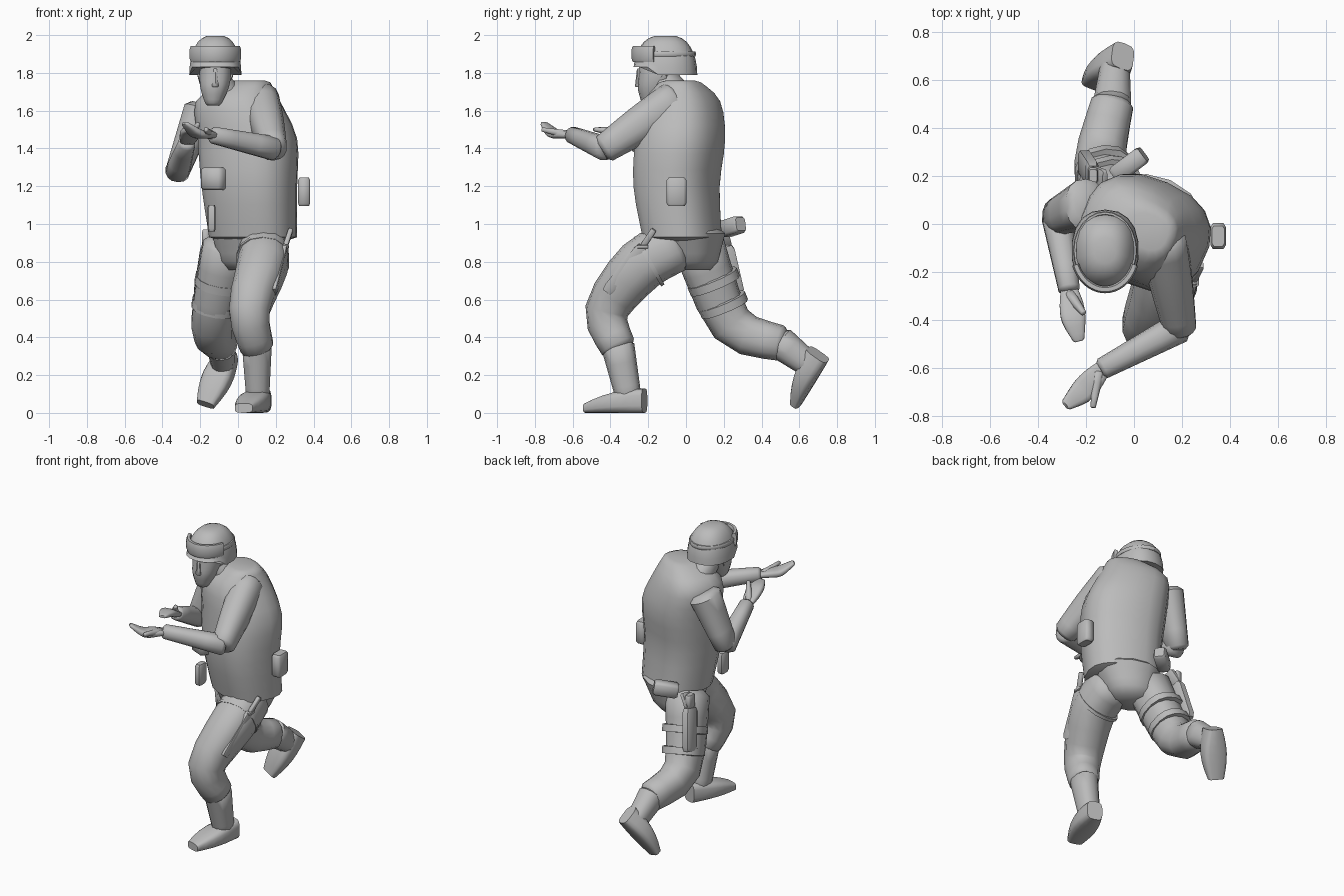
import bpy
import bmesh
from math import sin, cos, pi, radians
from mathutils import Vector

cube = bpy.data.objects.get("Cube")
if cube:
    bpy.data.objects.remove(cube, do_unlink=True)

grey = bpy.data.materials.new("plain grey")
grey.use_nodes = True
grey.diffuse_color = (.5, .5, .5, 1)
grey.node_tree.nodes["Principled BSDF"].inputs["Base Color"].default_value = grey.diffuse_color


def point(x, y, z):
    return Vector((x, y, z))


across, forward, upward = point(1, 0, 0), point(0, -1, 0), point(0, 0, 1)
chest_line = point(.9, -.4, 0)   # the torso is turned towards its right


def finish(name, bm):
    """Turn a bmesh into a named, smooth-shaded object."""
    bmesh.ops.recalc_face_normals(bm, faces=bm.faces)
    mesh = bpy.data.meshes.new(name)
    bm.to_mesh(mesh)
    bm.free()
    mesh.materials.append(grey)
    obj = bpy.data.objects.new(name, mesh)
    bpy.context.collection.objects.link(obj)
    bpy.ops.object.select_all(action='DESELECT')
    obj.select_set(True)
    bpy.context.view_layer.objects.active = obj
    bpy.ops.object.shade_smooth_by_angle(angle=radians(50))
    return obj


def squash(value, power):
    """Superellipse term: higher powers give boxier sections."""
    return abs(value) ** (2 / power) * (1 if value > 0 else -1)


def loft(name, rings, ref=across, axis=None, power=2.3, sides=14):
    """Skin rings of (centre, half width along ref, half depth)."""
    bm = bmesh.new()
    last = len(rings) - 1
    loops = []
    for i, (centre, width, depth) in enumerate(rings):
        tangent = axis or rings[min(i + 1, last)][0] - rings[max(i - 1, 0)][0]
        tangent = tangent.normalized()
        side = (ref - tangent * ref.dot(tangent)).normalized()
        deep = tangent.cross(side)
        angles = [2 * pi * (k + .5) / sides for k in range(sides)]
        loops.append([bm.verts.new(centre + side * width * squash(cos(a), power)
                                   + deep * depth * squash(sin(a), power)) for a in angles])
    for low, high in zip(loops, loops[1:]):
        for k in range(sides):
            bm.faces.new((low[k], low[k - 1], high[k - 1], high[k]))
    bm.faces.new(loops[0])
    bm.faces.new(loops[-1])
    return finish(name, bm)


def smooth(values, steps=3):
    """Catmull-Rom curve through numbers or vectors."""
    last = len(values) - 1
    result = []
    for i in range(last):
        a, b, c, d = (values[min(max(i + k, 0), last)] for k in (-1, 0, 1, 2))
        for s in range(steps):
            t = s / steps
            result.append(b + (c - a) * (t / 2) + (a * 2 - b * 5 + c * 4 - d) * (t * t / 2)
                          + (b * 3 - a - c * 3 + d) * (t ** 3 / 2))
    return result + [values[last]]


def limb(name, joints, widths, flat=1, tip=.3, **style):
    """Smooth tapering form through joints, with softened ends."""
    path, sizes = smooth(joints), smooth(widths)
    start = path[0] + (path[0] - path[1]).normalized() * tip * sizes[0]
    end = path[-1] + (path[-1] - path[-2]).normalized() * tip * sizes[-1]
    path = [start, *path, end]
    sizes = [sizes[0] * .7, *sizes, sizes[-1] * .7]
    return loft(name, [(p, s, s * flat) for p, s in zip(path, sizes)], **style)


def bar(name, start, end, width, depth, ref=across):
    """Straight block with softened ends between two points."""
    steps = ((0, .8), (.1, 1), (.9, 1), (1, .8))
    rings = [(start.lerp(end, t), width * s, depth * s) for t, s in steps]
    return loft(name, rings, ref=ref, power=5, sides=8)


def boot(label, cuff, heel, toe, up):
    """Ankle shaft and a flat-soled foot that is widest in the middle."""
    sole = toe - heel
    rings = []
    for i in range(7):
        t = i / 6
        height = .065 - .04 * t * t
        rings.append((heel + sole * t + up * height, .05 + .03 * sin(pi * t), height))
    loft(label + "_boot_foot", rings, ref=sole.cross(up), axis=sole, power=3.5)
    ankle = heel.lerp(toe, .25) + up * .05
    limb(label + "_boot_shaft", [cuff, ankle], [.08, .06], 1.1)


def hand(label, wrist, knuckles, tips, thumb, ref):
    """Flat palm with the fingers together and a separate thumb."""
    limb(label + "_hand", [wrist, wrist.lerp(knuckles, .5), knuckles, tips],
         [.035, .05, .05, .025], .45, ref=ref, power=3)
    limb(label + "_thumb", [wrist.lerp(knuckles, .2), thumb], [.025, .012], sides=8)


# Vest over the pelvis
limb("torso", [point(.08, -.02, .93), point(.06, -.05, 1.2), point(.05, -.03, 1.45),
               point(0, -.02, 1.65), point(.05, -.03, 1.75)],
     [.23, .25, .26, .22, .12], .85, tip=.1, ref=chest_line, axis=upward, power=2.5, sides=18)
limb("pelvis", [point(.07, 0, .95), point(.05, .02, .8)], [.21, .15], .95,
     ref=chest_line, axis=upward)

# Legs: the left one leads, the right one trails
left_hip, left_thigh = point(.13, -.06, .88), point(.13, -.24, .78)
left_knee, left_cuff = point(.06, -.42, .54), point(.1, -.36, .35)
limb("left_trouser", [left_hip, left_thigh, left_knee, left_cuff], [.13, .135, .11, .09], 1.05)
boot("left", left_cuff, point(.13, -.22, 0), point(.03, -.53, 0), upward)

right_hip, right_knee, right_cuff = point(-.06, .07, .88), point(-.14, .24, .47), point(-.09, .5, .37)
limb("right_trouser", [right_hip, right_knee, right_cuff], [.13, .11, .09], 1.05)
boot("right", right_cuff, point(-.04, .75, .27), point(-.17, .6, .03), point(-.1, -.8, .6))

# Arms: the left one reaches forward, the right one is folded
left_shoulder, left_elbow, left_wrist = point(.12, -.06, 1.65), point(.19, -.43, 1.4), point(-.13, -.6, 1.47)
limb("left_upper_arm", [left_shoulder, left_shoulder.lerp(left_elbow, .5), left_elbow],
     [.1, .09, .07], 1.1)
limb("left_forearm", [left_elbow, left_wrist], [.065, .045], ref=upward)
hand("left", left_wrist, point(-.22, -.7, 1.48), point(-.28, -.75, 1.53),
     point(-.17, -.76, 1.5), point(.7, -.7, 0))

right_shoulder, right_elbow, right_wrist = point(-.2, .08, 1.6), point(-.32, .03, 1.28), point(-.27, -.27, 1.43)
limb("right_upper_arm", [right_shoulder, right_elbow], [.09, .065], 1.2)
limb("right_forearm", [right_elbow, right_wrist], [.065, .045])
hand("right", right_wrist, point(-.25, -.4, 1.49), point(-.23, -.48, 1.5),
     point(-.21, -.37, 1.53), across)

# Neck and face
head = point(-.12, -.11, 1.79)
limb("neck", [point(-.04, -.02, 1.64), head], [.12, .07], ref=chest_line, axis=upward)
jaw, chin = head + forward * .04, point(-.13, -.18, 1.64)
limb("face", [chin, chin.lerp(jaw, .5), jaw, jaw + upward * .1], [.045, .075, .085, .08], 1.2,
     axis=upward)
nose = head + forward * .14
limb("nose", [nose - upward * .06, nose + upward * .03], [.02, .01], axis=upward, sides=6)

# Helmet dome with its rim raised over the face
dome = []
for i in range(8):
    a = pi / 2 * i / 8
    spread = cos(a) ** .7
    dome.append((head + upward * .21 * sin(a), .14 * spread, .17 * spread))
helmet = loft("helmet", dome, axis=upward, sides=18)
for v in helmet.data.vertices:
    if v.co.z < head.z + .02 and v.co.y < head.y - .07:
        v.co.z += .04


def wrap(name, reach, height, swell, width, depth):
    """Band around the helmet, centred on its front."""
    rings = []
    for i in range(25):
        a = reach * (i / 12 - 1)
        offset = across * .125 * sin(a) + forward * .155 * cos(a)
        rings.append((head + offset * swell + upward * height, width, depth))
    loft(name, rings, ref=upward, power=3, sides=8)


wrap("goggles", 1.2, .11, 1.05, .045, .016)
wrap("goggle_strap", pi, .11, 1, .014, .008)
for label, sign in (("left", 1), ("right", -1)):
    bar(label + "_chin_strap", head + across * sign * .09, chin + across * sign * .035, .006, .014)


def pouch(name, centre, height, width, depth, ref=across):
    bar(name, centre - upward * height, centre + upward * height, width, depth, ref)


# Pouches on the vest and belt
pouch("side_pouch", point(.35, -.05, 1.17), .075, .033, .055)
pouch("belt_pouch", point(-.14, -.2, 1.03), .07, .022, .04)
pouch("chest_pouch", point(-.12, -.19, 1.24), .06, .065, .065, chest_line)
bar("back_canister", point(-.08, .2, .97), point(.04, .29, 1), .045, .04, upward)

# Sheathed knife on the left thigh
grip, guard, blade_tip = point(.28, -.17, .97), point(.25, -.23, .88), point(.19, -.42, .64)
bar("knife_sheath", guard, blade_tip, .016, .032)
bar("knife_handle", grip, guard, .013, .016)
bar("knife_guard", guard + forward * .03, guard - forward * .03, .02, .01)

# Holster on the right thigh
belt, holster_top, muzzle = point(-.12, .18, .96), point(-.17, .2, .88), point(-.21, .26, .62)
bar("holster", holster_top, muzzle, .028, .055)
bar("holster_hanger", belt, holster_top, .015, .045)
bar("pistol_grip", holster_top + upward * .09, holster_top, .02, .035)

# Straps around the thighs
for name, top, bottom, t, size in (("left_thigh_strap", left_hip, left_thigh, .7, .142),
                                   ("right_upper_strap", right_hip, right_knee, .4, .134),
                                   ("right_lower_strap", right_hip, right_knee, .7, .126)):
    limb(name, [top.lerp(bottom, t), top.lerp(bottom, t + .1)], [size, size], 1.05, tip=0)
